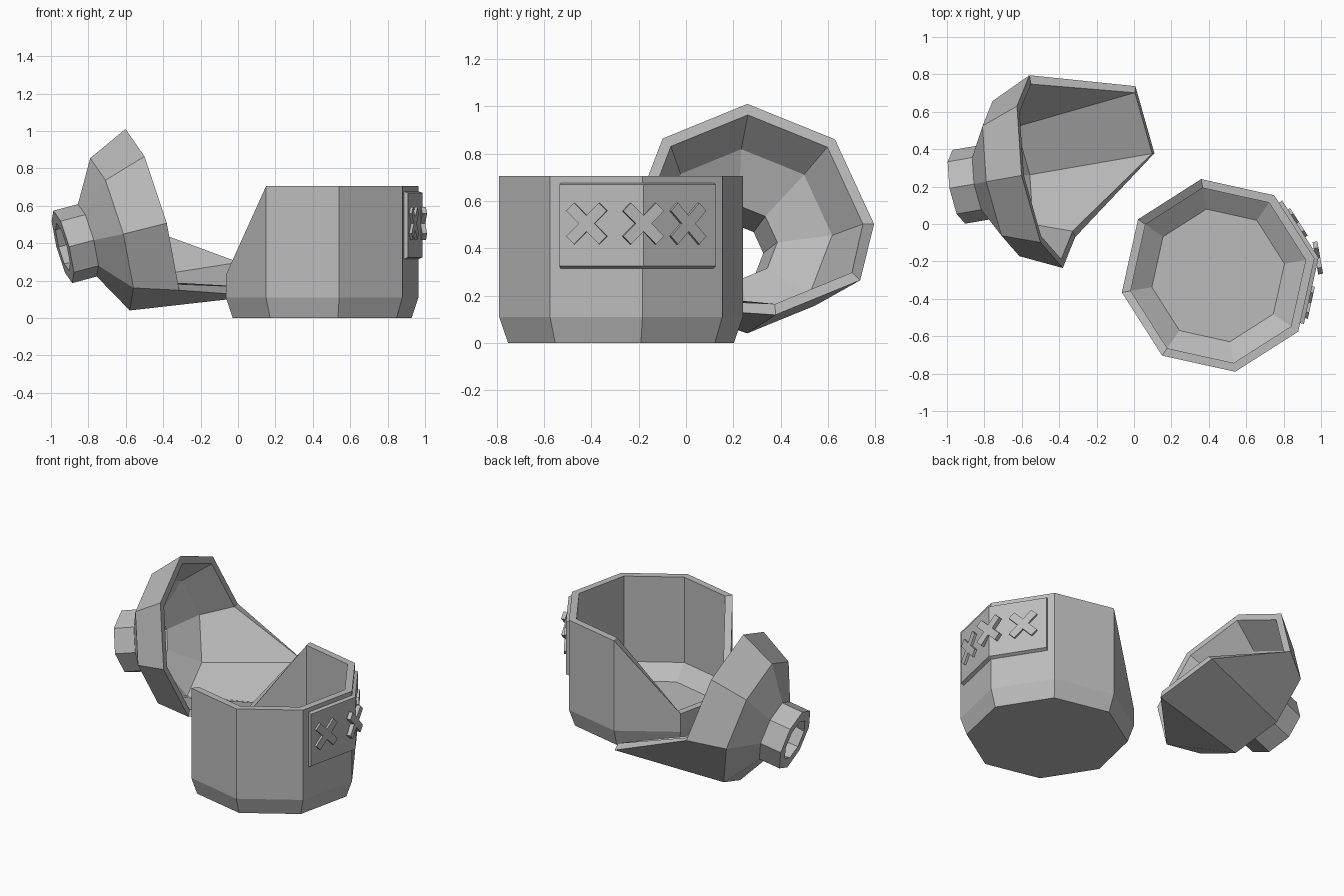
import bpy, bmesh, math
from mathutils import Matrix, Vector

cube = bpy.data.objects.get("Cube")
if cube:
    bpy.data.objects.remove(cube, do_unlink=True)

grey = bpy.data.materials.new("clay grey")
grey.use_nodes = True
colour = (0.5, 0.5, 0.5, 1)
grey.diffuse_color = colour
grey.node_tree.nodes["Principled BSDF"].inputs["Base Color"].default_value = colour

SIDES = 8
RADIUS = 0.523


def finish(name, bm):
    bmesh.ops.recalc_face_normals(bm, faces=bm.faces)
    mesh = bpy.data.meshes.new(name)
    bm.to_mesh(mesh)
    bm.free()
    mesh.materials.append(grey)
    obj = bpy.data.objects.new(name, mesh)
    bpy.context.collection.objects.link(obj)
    return obj


def lathe(name, profile, frame, start, closed, broken, break_height):
    """Octagonal loft of (radius, height, is_rim); broken rim corners move to break_height."""
    bm = bmesh.new()
    rings = []
    for radius, height, is_rim in profile:
        ring = []
        for i in range(SIDES):
            a = math.radians(start + 45 * i)
            h = break_height if is_rim and i in broken else height
            ring.append(bm.verts.new(frame @ Vector((radius * math.cos(a), radius * math.sin(a), h))))
        rings.append(ring)
    pairs = list(zip(rings, rings[1:]))
    if closed:
        pairs.append((rings[-1], rings[0]))
    else:
        bm.faces.new(rings[0])
        bm.faces.new(rings[-1])
    for low, high in pairs:
        for i in range(SIDES):
            j = (i + 1) % SIDES
            bm.faces.new((low[i], low[j], high[j], high[i]))
    return finish(name, bm)


# Lower half: standing cup with one broken-out side
cup_centre = Vector((0.45, -0.275, 0))
lathe("bottle_base",
      [(0.485, 0, False), (RADIUS, 0.11, False), (RADIUS, 0.705, True),
       (0.475, 0.705, True), (0.475, 0.14, False), (0.36, 0.06, False)],
      Matrix.Translation(cup_centre), 10, False, (3, 4), 0.23)

# Upper half: shoulder and open neck lying on its side, with a long shard
up = Vector((-0.251, -0.039, 0.967)).normalized()
neck_axis = Vector((-0.953, -0.166, -0.254))
neck_axis = (neck_axis - up * neck_axis.dot(up)).normalized()
side = neck_axis.cross(up)
if side.y < 0:
    side = -side
frame = Matrix((up, side, neck_axis)).transposed().to_4x4()
frame.translation = (-0.47, 0.28, 0.505)
lathe("bottle_top",
      [(0.2, 0.49, False), (0.2, 0.352, False), (0.421, 0.225, False), (RADIUS, 0, True),
       (0.475, 0, True), (0.375, 0.19, False), (0.16, 0.31, False), (0.13, 0.49, False)],
      frame, 0, True, (3, 4), -0.47)


# Label plate: wraps one corner of the cup, with a bevelled border
def on_cup(radius, degrees):
    a = math.radians(degrees)
    return cup_centre + Vector((math.cos(a), math.sin(a), 0)) * radius


def label_ring(bm, offset, reach, low, high):
    r = RADIUS + offset
    corner = on_cup(r, 10)
    path = [corner.lerp(on_cup(r, -35), reach), corner, corner.lerp(on_cup(r, 55), reach)]
    return [[bm.verts.new(p + Vector((0, 0, z))) for p in path] for z in (low, high)]


bm = bmesh.new()
back = label_ring(bm, -0.01, 0.89, 0.31, 0.68)
front = label_ring(bm, 0.022, 0.87, 0.325, 0.67)
for rows in (back, front):
    for i in range(2):
        bm.faces.new((rows[0][i], rows[0][i + 1], rows[1][i + 1], rows[1][i]))
for row in range(2):
    for i in range(2):
        bm.faces.new((back[row][i], back[row][i + 1], front[row][i + 1], front[row][i]))
for end in (0, 2):
    bm.faces.new((back[0][end], back[1][end], front[1][end], front[0][end]))
finish("label_plate", bm)


# Three raised crosses on the label
def cross(name, degrees, distance, shift):
    a = math.radians(degrees)
    bm = bmesh.new()
    for tilt in (45, -45):
        place = (Matrix.Translation(cup_centre + Vector((0, 0, 0.505)))
                 @ Matrix.Rotation(a, 4, "Z")
                 @ Matrix.Translation((distance, shift, 0))
                 @ Matrix.Rotation(math.radians(tilt), 4, "X")
                 @ Matrix.Diagonal((0.026, 0.2, 0.048, 1)))
        bmesh.ops.create_cube(bm, size=1, matrix=place)
    finish(name, bm)


cross("cross_front", -12.5, 0.505, -0.035)
cross("cross_middle", 10, 0.541, 0)
cross("cross_back", 32.5, 0.505, 0.01)
